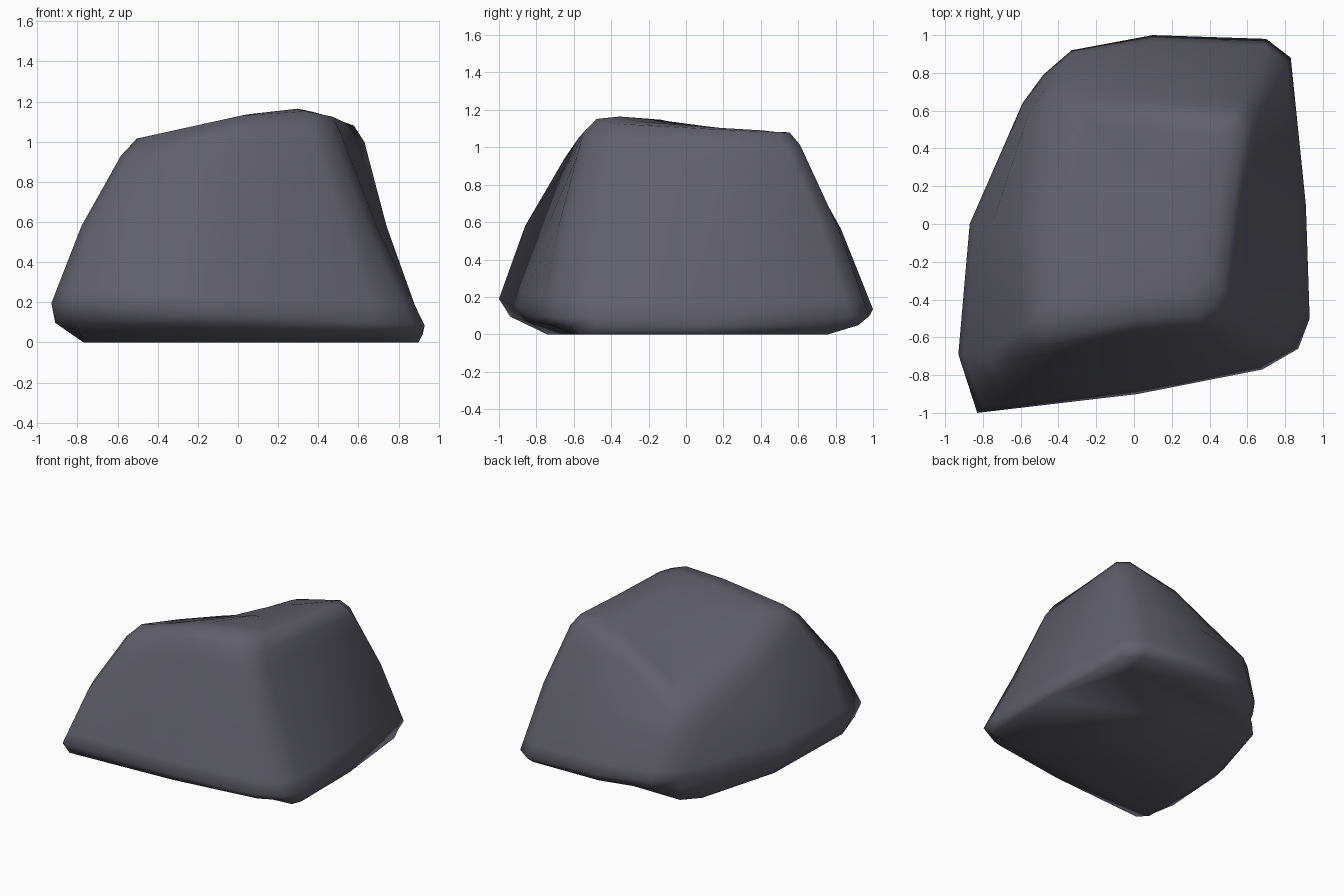
import bpy, bmesh

if "Cube" in bpy.data.objects:
    bpy.data.objects.remove(bpy.data.objects["Cube"])

# Matching outlines at three levels, counter-clockwise from the front left corner
LOW = [(-.93, -.69), (-.83, -1), (.02, -.9), (.68, -.77), (.87, -.66), (.93, -.5), (.91, .1),
       (.83, .88), (.70, .98), (.10, 1), (-.33, .92), (-.48, .79), (-.59, .64), (-.87, 0)]
MID = [(-.78, -.68), (-.71, -.86), (0, -.74), (.52, -.68), (.64, -.6), (.69, -.43), (.74, .1),
       (.74, .72), (.63, .81), (.1, .83), (-.36, .80), (-.47, .72), (-.56, .58), (-.75, 0)]
HIGH = [(-.585, -.55), (-.53, -.65), (0, -.57), (.36, -.55), (.46, -.49), (.51, -.4), (.57, .1),
        (.63, .54), (.55, .61), (.1, .65), (-.38, .69), (-.46, .63), (-.52, .5), (-.6, 0)]


def clamp(v, lo, hi):
    return max(lo, min(hi, v))


def plateau(x, y):
    """Height of the top, which falls away to the back left."""
    left = clamp((.55 - x) / .8, 0, 1)
    fall = (.03 + .28 * left) * max(0, y + .27 + .2 * left)
    return 1.18 - .22 * max(0, .22 - x) - .2 * max(0, x - .22) - fall


def top_ring(scale, drop):
    pts = [(.15 + (x - .15) * scale, .1 + (y - .1) * scale) for x, y in HIGH]
    return [(x, y, plateau(x, y) - drop) for x, y in pts]


def blend(a, b, t):
    """Extra ring between two rings."""
    return [tuple(p + (q - p) * t for p, q in zip(u, v)) for u, v in zip(a, b)]


# Undercut foot, sloping sides, rounded shoulder, flat top
low = [(x, y, .14 - .06 * x) for x, y in LOW]
mid = [(x, y, .58 - .15 * max(0, y - x - .6)) for x, y in MID]
high = top_ring(1, .075)
rings = [
    [(clamp(x, -.77, .9), clamp(y, .1 * x - .66, .76), 0) for x, y in LOW],
    [(.985 * x + .005, .94 * y, .07 - .03 * x) for x, y in LOW],
    low,
    blend(low, mid, .2),
    mid,
    blend(mid, high, .75),
    high,
    top_ring(.89, .005),
    top_ring(.7, 0),
    top_ring(.35, 0),
]

bm = bmesh.new()
loops = [[bm.verts.new(p) for p in ring] for ring in rings]
n = len(LOW)
for a, b in zip(loops, loops[1:]):
    for i in range(n):
        j = (i + 1) % n
        bm.faces.new((a[i], a[j], b[j], b[i]))
bm.faces.new(loops[0][::-1])
bm.faces.new(loops[-1])
for f in bm.faces:
    f.smooth = True

mesh = bpy.data.meshes.new("boulder")
bm.to_mesh(mesh)
bm.free()
boulder = bpy.data.objects.new("boulder", mesh)
bpy.context.collection.objects.link(boulder)

stone = bpy.data.materials.new("dark grey stone")
stone.diffuse_color = (.117, .115, .147, 1)
stone.use_nodes = True
stone.node_tree.nodes["Principled BSDF"].inputs["Base Color"].default_value = stone.diffuse_color
mesh.materials.append(stone)
